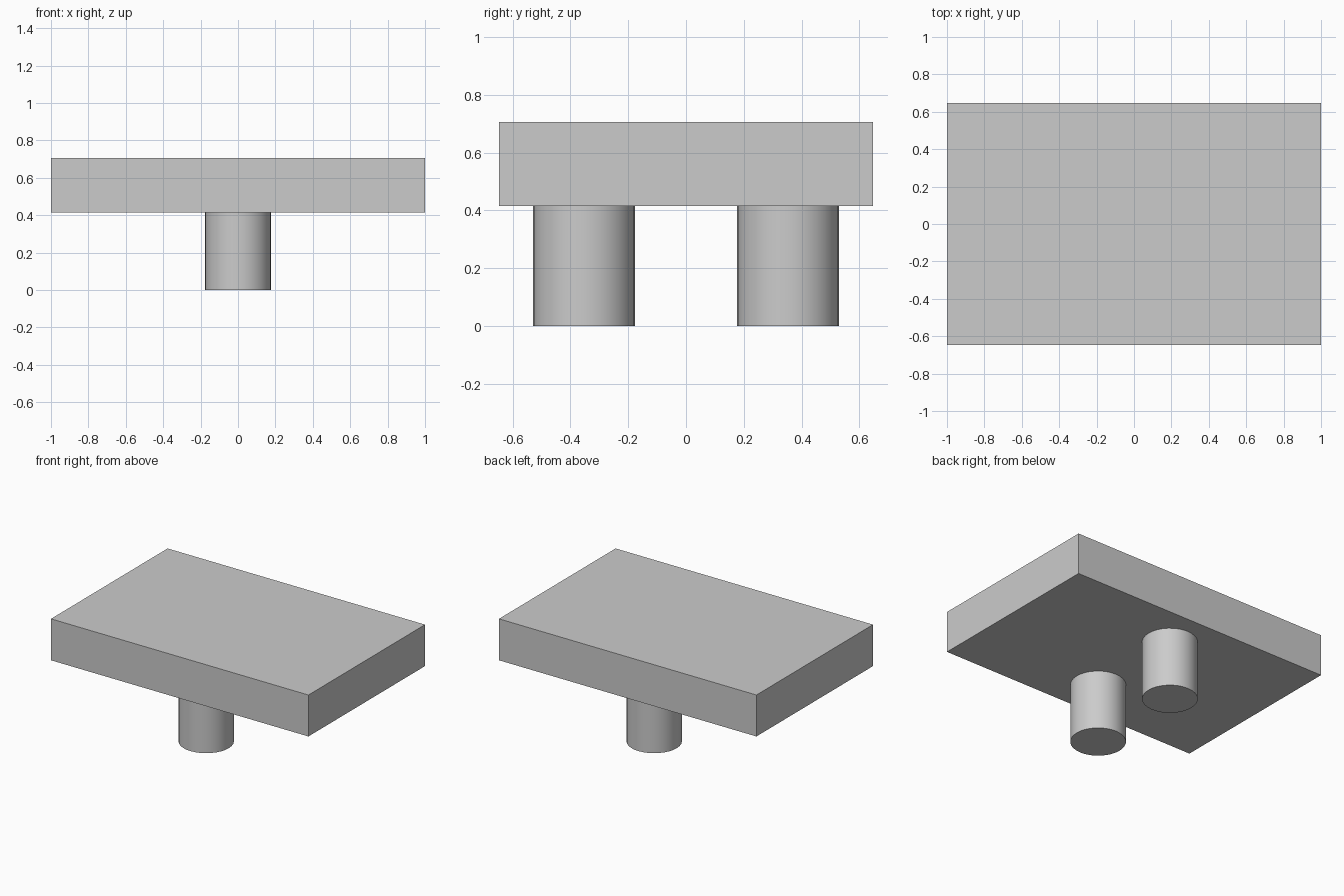
import bpy
import math

cube = bpy.data.objects.get("Cube")
if cube:
    bpy.data.objects.remove(cube, do_unlink=True)

# Single plain grey
grey = bpy.data.materials.new("light_grey")
grey.use_nodes = True
colour = (0.6, 0.6, 0.6, 1)
grey.diffuse_color = colour
grey.node_tree.nodes["Principled BSDF"].inputs["Base Color"].default_value = colour

SLAB_BOTTOM, SLAB_TOP = 0.415, 0.706
PEG_RADIUS, PEG_OFFSET = 0.176, 0.353

# Rectangular slab
bpy.ops.mesh.primitive_cube_add(size=1, location=(0, 0, (SLAB_BOTTOM + SLAB_TOP) / 2))
slab = bpy.context.object
slab.name = "slab"
slab.scale = (2, 1.294, SLAB_TOP - SLAB_BOTTOM)
bpy.ops.object.transform_apply(location=False, rotation=False, scale=True)
slab.data.materials.append(grey)

# Two round pegs under the slab
for name, side in (("front_peg", -1), ("back_peg", 1)):
    bpy.ops.mesh.primitive_cylinder_add(
        vertices=32, radius=PEG_RADIUS, depth=SLAB_BOTTOM,
        location=(0, side * PEG_OFFSET, SLAB_BOTTOM / 2))
    peg = bpy.context.object
    peg.name = name
    peg.data.materials.append(grey)
    bpy.ops.object.shade_smooth_by_angle(angle=math.radians(30))
